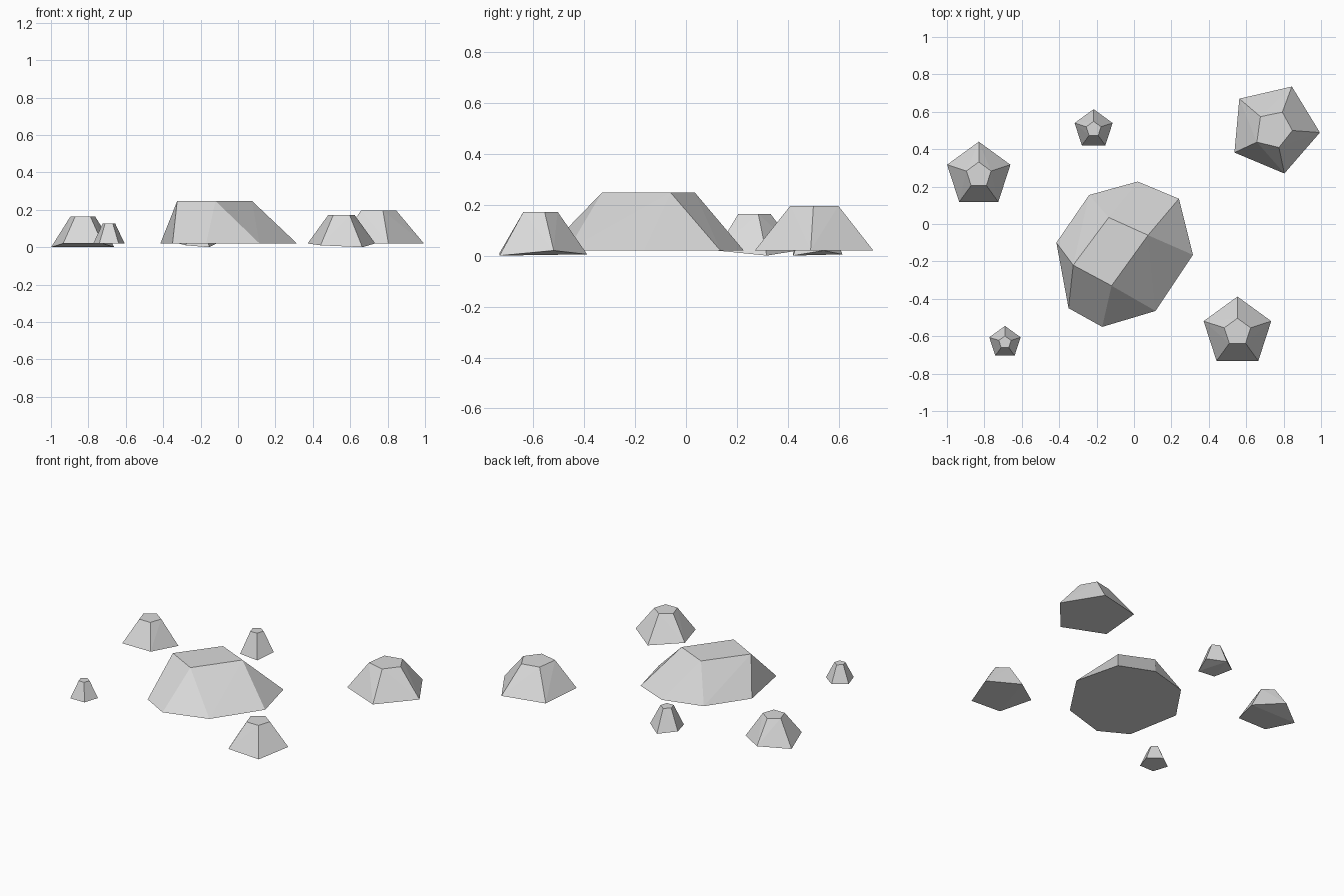
import bpy, bmesh
from math import sin, cos, tau, radians

cube = bpy.data.objects.get("Cube")
if cube:
    bpy.data.objects.remove(cube, do_unlink=True)

# One stone colour for everything
stone = bpy.data.materials.new("stone_grey")
stone.use_nodes = True
colour = (0.7, 0.7, 0.7, 1)
stone.diffuse_color = colour
stone.node_tree.nodes["Principled BSDF"].inputs["Base Color"].default_value = colour

GROUND = 0.02


def rock(name, points):
    """Faceted convex stone wrapped around its corner points."""
    bm = bmesh.new()
    for p in points:
        bm.verts.new(p)
    bmesh.ops.convex_hull(bm, input=bm.verts[:])
    bmesh.ops.dissolve_limit(bm, angle_limit=radians(1),
                             verts=bm.verts[:], edges=bm.edges[:])
    bmesh.ops.recalc_face_normals(bm, faces=bm.faces[:])
    mesh = bpy.data.meshes.new(name)
    bm.to_mesh(mesh)
    bm.free()
    mesh.materials.append(stone)
    obj = bpy.data.objects.new(name, mesh)
    bpy.context.collection.objects.link(obj)
    return obj


def flat_topped(name, base, top, height):
    """Irregular stone with a level base and a level top."""
    return rock(name, [(x, y, GROUND) for x, y in base]
                + [(x, y, height) for x, y in top])


def pentagon_rock(name, x, y, radius, height, feet, taper=0.39):
    """Five-sided tapered stone; feet gives the height of each base corner."""
    points = []
    for i, foot in enumerate(feet):
        a = tau * i / 5
        dx, dy = radius * sin(a), radius * cos(a)
        points.append((x + dx, y + dy, foot))
        points.append((x + dx * taper, y + dy * taper, height))
    return rock(name, points)


# Large central boulder: eight-sided foot, four-sided top
flat_topped(
    "large_boulder",
    [(0.02, 0.227), (0.24, 0.135), (0.315, -0.165), (0.115, -0.465),
     (-0.17, -0.55), (-0.35, -0.45), (-0.415, -0.10), (-0.24, 0.155)],
    [(-0.135, 0.035), (0.075, -0.06), (-0.12, -0.33), (-0.325, -0.22)],
    0.247)

# Skewed five-sided boulder at the back
flat_topped(
    "back_boulder",
    [(0.563, 0.67), (0.844, 0.735), (0.994, 0.489), (0.804, 0.27), (0.537, 0.382)],
    [(0.676, 0.574), (0.793, 0.598), (0.847, 0.5), (0.775, 0.409), (0.657, 0.438)],
    0.195)

# Small regular stones with slightly uneven undersides
level = [GROUND] * 5
sagging = [0.005, 0.02, 0.0, 0.01, 0.02]
ridged = [0.02, 0.0, 0.02, 0.02, 0.0]
pentagon_rock("side_stone", -0.83, 0.262, 0.178, 0.164, ridged)
pentagon_rock("front_stone", 0.553, -0.578, 0.19, 0.172, sagging)
pentagon_rock("back_stone", -0.216, 0.507, 0.107, 0.15, sagging)
pentagon_rock("tiny_stone", -0.69, -0.633, 0.088, 0.128, level)
